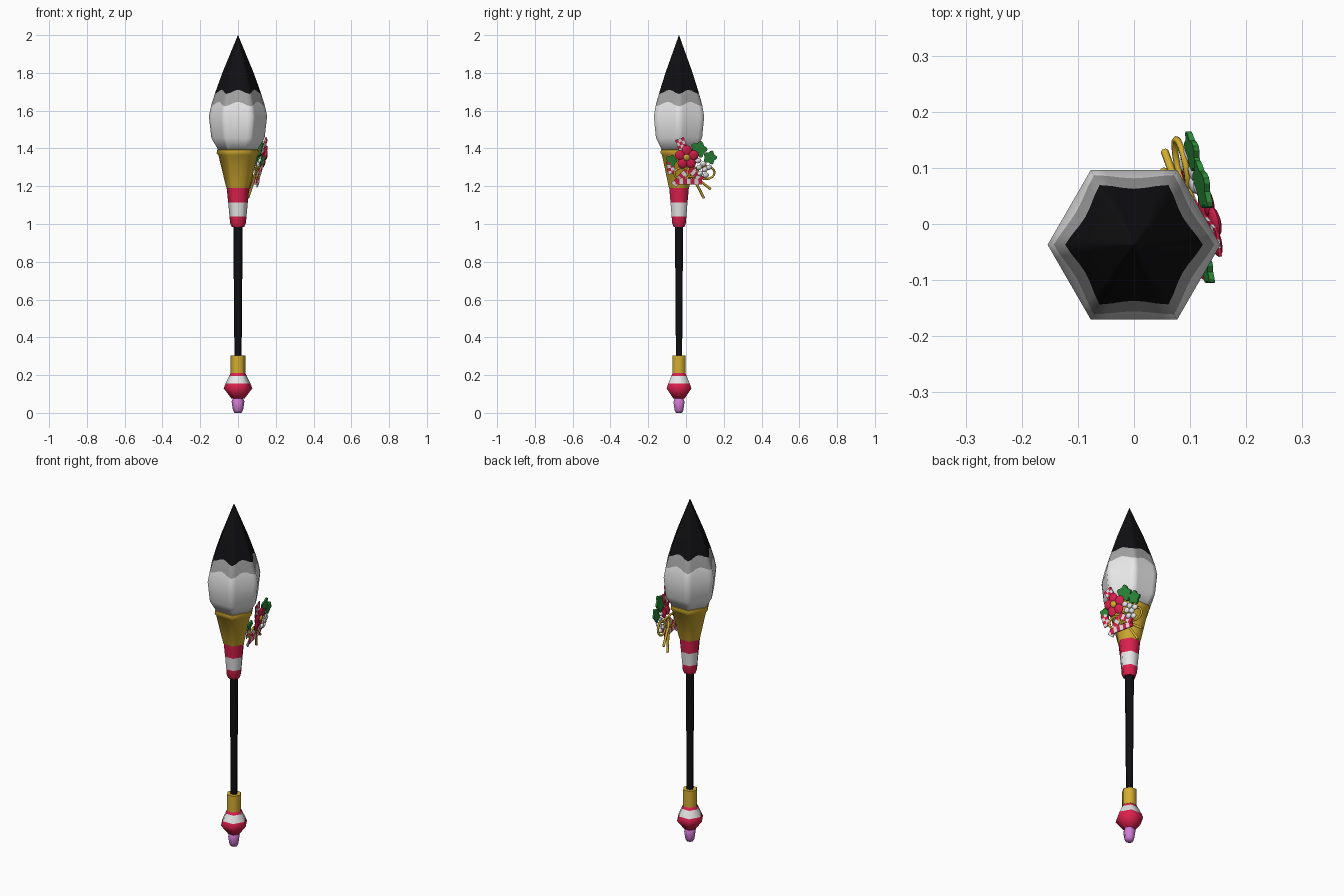
import bpy, bmesh, math
from mathutils import Vector

if "Cube" in bpy.data.objects:
    bpy.data.objects.remove(bpy.data.objects["Cube"])

def mat(name, c):
    m = bpy.data.materials.new(name)
    m.diffuse_color = (*c, 1)
    m.use_nodes = True
    m.node_tree.nodes["Principled BSDF"].inputs["Base Color"].default_value = m.diffuse_color
    return m

M = {
    'black': mat('black', (0.005, 0.005, 0.006)),
    'grey': mat('grey', (0.36, 0.36, 0.36)),
    'white': mat('white', (0.84, 0.84, 0.84)),
    'gold': mat('gold', (0.66, 0.42, 0.03)),
    'red': mat('red', (0.72, 0.015, 0.075)),
    'green': mat('green', (0.025, 0.25, 0.04)),
    'pink': mat('pink', (0.65, 0.2, 0.66)),
}
AXIS_Y = -0.037

def finish(name, bm, mats, angle=None):
    bmesh.ops.recalc_face_normals(bm, faces=bm.faces)
    me = bpy.data.meshes.new(name)
    bm.to_mesh(me)
    bm.free()
    ob = bpy.data.objects.new(name, me)
    bpy.context.collection.objects.link(ob)
    for m in mats:
        me.materials.append(M[m])
    if angle:
        bpy.ops.object.select_all(action='DESELECT')
        ob.select_set(True)
        bpy.context.view_layer.objects.active = ob
        bpy.ops.object.shade_smooth_by_angle(angle=math.radians(angle))
    return ob

def hex_lathe(name, rows, sub=1):
    """rows: (z, corner radius, colour of the band above, wave height)"""
    mats = list(dict.fromkeys(r[2] for r in rows))
    bm = bmesh.new()
    corners = [Vector((math.cos(i * math.pi / 3), math.sin(i * math.pi / 3), 0)) for i in range(7)]
    n = 6 * sub
    rings = []
    for i, row in enumerate(rows):
        z, r = row[0], row[1]
        amp = row[3] if len(row) > 3 else 0
        slope = 0
        if amp:
            slope = (rows[i + 1][1] - rows[i - 1][1]) / (rows[i + 1][0] - rows[i - 1][0])
        ring = []
        for k in range(n):
            p = corners[k // sub].lerp(corners[k // sub + 1], (k % sub) / sub)
            dz = amp * math.cos(2 * math.pi * k / sub)
            rr = r + slope * dz
            ring.append(bm.verts.new((p.x * rr, AXIS_Y + p.y * rr, z + dz)))
        rings.append(ring)
    for i in range(len(rows) - 1):
        for k in range(n):
            f = bm.faces.new((rings[i][k], rings[i][(k + 1) % n], rings[i + 1][(k + 1) % n], rings[i + 1][k]))
            f.material_index = mats.index(rows[i][2])
    for ring, row in ((rings[0], rows[0]), (rings[-1], rows[-1])):
        bm.faces.new(ring).material_index = mats.index(row[2])
    return finish(name, bm, mats, 65)

# Brush body, bottom to top
hex_lathe('end_knob', [(0, .018, 'pink'), (.015, .027, 'pink'), (.06, .034, 'pink'), (.085, .022, 'pink')])
hex_lathe('end_bulb', [(.075, .034, 'red'), (.13, .076, 'red'), (.155, .066, 'white'), (.195, .047, 'red'), (.212, .038, 'red')])
hex_lathe('lower_collar', [(.21, .040, 'gold'), (.305, .040, 'gold')])
hex_lathe('shaft', [(.30, .019, 'black'), (1.0, .025, 'black')])
hex_lathe('striped_sleeve', [(.985, .033, 'red'), (1.005, .042, 'red'), (1.04, .045, 'white'), (1.115, .052, 'red'), (1.19, .060, 'red')])
hex_lathe('ferrule', [(1.185, .058, 'gold'), (1.20, .064, 'gold'), (1.365, .104, 'gold'), (1.375, .113, 'gold'), (1.393, .111, 'gold'), (1.395, .09, 'gold')])
hex_lathe('bristles', [(1.385, .100, 'white'), (1.455, .141, 'white'), (1.57, .154, 'white'), (1.635, .140, 'grey', -.012),
                       (1.70, .119, 'black', -.011), (1.80, .083, 'black'), (2.0, .0005, 'black')], sub=6)

# Ornament frame: a leaning plane seen from the right, u = y, v = z, d = depth outward
def P(u, v, d=0):
    return Vector((0.112 + 0.22 * (v - 1.32) - 0.2 * (u - 0.03) + d, u, v))

def plate(bm, pts, d, t=0.008, mi=0):
    a = [bm.verts.new(P(u, v, d)) for u, v in pts]
    b = [bm.verts.new(P(u, v, d + t)) for u, v in pts]
    n = len(pts)
    fs = [bm.faces.new(a), bm.faces.new(b)]
    fs += [bm.faces.new((a[i], a[(i + 1) % n], b[(i + 1) % n], b[i])) for i in range(n)]
    for f in fs:
        f.material_index = mi

def blob(bm, u, v, d, ru, rv, rd, rot=0, mi=0):
    res = bmesh.ops.create_uvsphere(bm, u_segments=10, v_segments=6, radius=1)
    c, s = math.cos(rot), math.sin(rot)
    for vert in res['verts']:
        x, y, z = vert.co
        x, y = x * ru, y * rv
        vert.co = P(u + x * c - y * s, v + x * s + y * c, d + z * rd)
        for f in vert.link_faces:
            f.material_index = mi

def cord(name, pts, r, colour, closed=False):
    cu = bpy.data.curves.new(name, 'CURVE')
    cu.dimensions = '3D'
    cu.bevel_depth = r
    cu.bevel_resolution = 1
    cu.use_fill_caps = True
    sp = cu.splines.new('POLY')
    sp.points.add(len(pts) - 1)
    for q, p in zip(sp.points, pts):
        q.co = (*P(*p), 1)
    sp.use_cyclic_u = closed
    cu.materials.append(M[colour])
    ob = bpy.data.objects.new(name, cu)
    bpy.context.collection.objects.link(ob)
    bpy.ops.object.select_all(action='DESELECT')
    ob.select_set(True)
    bpy.context.view_layer.objects.active = ob
    bpy.ops.object.convert(target='MESH')

# Flower: five petals and a gold centre
bm = bmesh.new()
for i in range(5):
    a = math.pi / 2 + i * 2 * math.pi / 5
    blob(bm, .004 + .036 * math.cos(a), 1.352 + .036 * math.sin(a), .012, .029, .027, .009, a)
blob(bm, .004, 1.352, .02, .018, .018, .010, 0, 1)
finish('flower', bm, ['red', 'gold'], 50)

# Lobed leaves
bm = bmesh.new()
for u, v, size, d in ((.068, 1.395, .046, -.004), (.127, 1.352, .038, 0), (-.078, 1.335, .032, -.012)):
    ring = []
    for k in range(30):
        a = 2 * math.pi * k / 30
        r = size * (.86 + .14 * math.cos(5 * a))
        ring.append((u + r * math.cos(a), v + r * math.sin(a)))
    plate(bm, ring, d, .010)
finish('leaves', bm, ['green'])

# Checked paper strip behind the flower, and striped ribbon tails
def striped(bm, start, end, w, d, n, rows=1):
    s, e = Vector(start), Vector(end)
    side = Vector((-(e - s).y, (e - s).x)).normalized() * w
    for i in range(n):
        for j in range(rows):
            c0, c1 = -1 + 2 * j / rows, -1 + 2 * (j + 1) / rows
            p, q = s.lerp(e, i / n), s.lerp(e, (i + 1) / n)
            plate(bm, [p + side * c0, q + side * c0, q + side * c1, p + side * c1], d, .006, (i + j) % 2)
bm = bmesh.new()
striped(bm, (-.005, 1.37), (-.035, 1.452), .024, -.006, 5, 3)
striped(bm, (-.075, 1.265), (-.085, 1.33), .020, -.008, 4, 2)
striped(bm, (.01, 1.285), (-.065, 1.205), .017, -.004, 6)
striped(bm, (-.055, 1.225), (.085, 1.225), .015, -.002, 7)
striped(bm, (.02, 1.29), (.085, 1.235), .016, .002, 5)
finish('striped_ribbons', bm, ['red', 'white'])

# White buds
bm = bmesh.new()
for u, v in ((.065, 1.335), (.092, 1.318), (.07, 1.30), (.10, 1.288), (.122, 1.30), (.075, 1.268), (.105, 1.258)):
    blob(bm, u, v, .008, .017, .014, .010, .4)
finish('white_buds', bm, ['white'], 50)

# Gold cord loops and hanging sticks
for name, u, v, ru, rv in (('right_loop', .105, 1.272, .046, .034), ('left_loop', -.02, 1.268, .042, .03), ('middle_loop', .035, 1.275, .03, .026)):
    cord(name, [(u + ru * math.cos(k * math.pi / 8), v + rv * math.sin(k * math.pi / 8), -.002) for k in range(16)], .006, 'gold', True)
cord('long_stick', [(.02, 1.28, -.006), (.095, 1.137, -.006)], .007, 'gold')
cord('short_stick', [(.02, 1.27, -.008), (.13, 1.185, -.008)], .007, 'gold')
